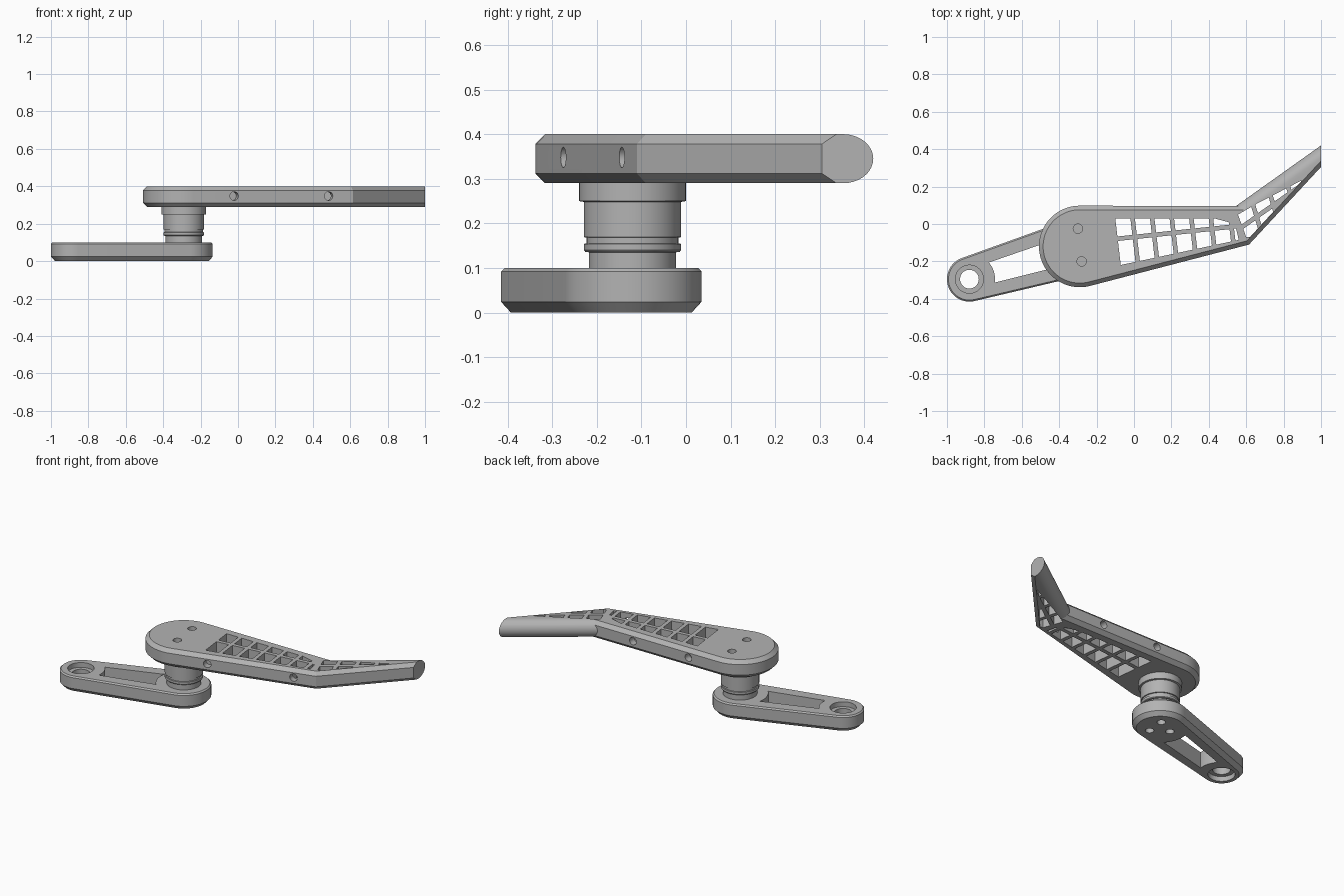
import bpy, bmesh
from math import sin, cos, radians, pi, atan2, acos
from mathutils import Vector, Matrix

if "Cube" in bpy.data.objects:
    bpy.data.objects.remove(bpy.data.objects["Cube"])

GREY = (0.45, 0.45, 0.45, 1)
metal = bpy.data.materials.new("machined_grey")
metal.use_nodes = True
metal.diffuse_color = GREY
metal.node_tree.nodes["Principled BSDF"].inputs["Base Color"].default_value = GREY

PIVOT = Vector((-0.29, -0.12))
LINK_END = Vector((-0.88, -0.295))


def make(name, bm):
    bmesh.ops.recalc_face_normals(bm, faces=bm.faces)
    mesh = bpy.data.meshes.new(name)
    bm.to_mesh(mesh)
    bm.free()
    obj = bpy.data.objects.new(name, mesh)
    bpy.context.collection.objects.link(obj)
    mesh.materials.append(metal)
    return obj


def activate(obj):
    bpy.ops.object.select_all(action='DESELECT')
    obj.select_set(True)
    bpy.context.view_layer.objects.active = obj


def cut(obj, bm):
    cutter = make("cutter", bm)
    cutter.hide_render = True
    mod = obj.modifiers.new("cut", 'BOOLEAN')
    mod.object = cutter
    mod.solver = 'EXACT'
    activate(obj)
    bpy.ops.object.modifier_apply(modifier=mod.name)
    bpy.data.objects.remove(cutter)


def smooth(obj):
    activate(obj)
    bpy.ops.object.shade_smooth_by_angle(angle=radians(20))


def arc(c, r, a0, a1, n=32):
    return [c + r * Vector((cos(a0 + (a1 - a0) * i / n), sin(a0 + (a1 - a0) * i / n)))
            for i in range(n + 1)]


def stack(bm, rings):
    """Skin a list of equal-length rings of 3D points and cap both ends."""
    loops = [[bm.verts.new(p) for p in ring] for ring in rings]
    n = len(loops[0])
    for a, b in zip(loops, loops[1:]):
        for i in range(n):
            bm.faces.new((a[i], a[(i + 1) % n], b[(i + 1) % n], b[i]))
    bm.faces.new(loops[0][::-1])
    bm.faces.new(loops[-1])


def prism(bm, pts, z0, z1):
    stack(bm, [[(p.x, p.y, z) for p in pts] for z in (z0, z1)])


def inset(pts, amounts):
    """Inset a counter-clockwise outline, each edge by its own amount."""
    out = []
    for i, p in enumerate(pts):
        d0 = (p - pts[i - 1]).normalized()
        d1 = (pts[(i + 1) % len(pts)] - p).normalized()
        n0, n1 = Vector((-d0.y, d0.x)), Vector((-d1.y, d1.x))
        a, b = amounts[i - 1], amounts[i]
        det = n0.x * n1.y - n0.y * n1.x
        if abs(det) < 1e-5:
            out.append(p + n0 * a)
        else:
            out.append(p + Vector((a * n1.y - b * n0.y, b * n0.x - a * n1.x)) / det)
    return out


def lathe(bm, c, profile, n=48):
    rings = [[(c.x + r * cos(2 * pi * i / n), c.y + r * sin(2 * pi * i / n), z)
              for i in range(n)] for r, z in profile]
    stack(bm, rings)


def drill(bm, x, y, z, r, length, axis=(0, 0, 1)):
    rot = Vector(axis).to_track_quat('Z', 'Y').to_matrix().to_4x4()
    bmesh.ops.create_cone(bm, cap_ends=True, segments=24, radius1=r, radius2=r,
                          depth=length, matrix=Matrix.Translation((x, y, z)) @ rot)


def clip(poly, point, normal):
    """Keep the part of a convex polygon on the normal's side of a line."""
    out = []
    for i, q in enumerate(poly):
        p = poly[i - 1]
        dp, dq = (p - point).dot(normal), (q - point).dot(normal)
        if dp * dq < 0:
            out.append(p.lerp(q, dp / (dp - dq)))
        if dq >= 0:
            out.append(q)
    return out


def area(poly):
    return abs(sum(poly[i - 1].cross(poly[i]) for i in range(len(poly)))) / 2


def lattice(bm, region, col_angle, mid, mid_angle, step=0.104, rib=0.024):
    """Split a region into two rows of through cells separated by ribs."""
    region = [Vector(p) for p in region]
    u = Vector((cos(col_angle), sin(col_angle)))
    v = Vector((-sin(mid_angle), cos(mid_angle)))
    for i in range(8):
        left = region[0] + u * (i * step)
        column = clip(region, left, u)
        if column:
            column = clip(column, left + u * (step - rib), -u)
        for s in (1, -1):
            cell = clip(column, Vector(mid) + v * (s * rib / 2), v * s) if column else []
            if len(cell) > 2 and area(cell) > 0.0006:
                prism(bm, cell, 0.2, 0.5)


# Lower link: tapered body with chamfered rims
axis = PIVOT - LINK_END
length = axis.length
heading = atan2(axis.y, axis.x)
spread = acos((0.12 - 0.155) / length)
outline = (arc(LINK_END, 0.12, heading + spread, heading + 2 * pi - spread)
           + arc(PIVOT, 0.155, heading - spread, heading + spread))
bm = bmesh.new()
rings = []
for z, d in ((0, 0.022), (0.024, 0), (0.092, 0), (0.1, 0.008)):
    rings.append([(p.x, p.y, z) for p in inset(outline, [d] * len(outline))])
stack(bm, rings)
lower_link = make("lower_link", bm)

# Link slot, counterbored end hole and fixing screw holes
bm = bmesh.new()
slot = (arc(LINK_END, 0.137, heading + 0.42, heading - 0.42, 10)
        + arc(PIVOT, 0.16, heading + pi + 0.46, heading + pi - 0.46, 10))
prism(bm, slot, -0.05, 0.15)
lathe(bm, LINK_END, [(0.075, -0.05), (0.075, 0.03), (0.05, 0.03),
                     (0.05, 0.07), (0.075, 0.07), (0.075, 0.15)])
for k in range(3):
    a = radians(55 + 120 * k)
    drill(bm, PIVOT.x + 0.065 * cos(a), PIVOT.y + 0.065 * sin(a), 0, 0.024, 0.1)
cut(lower_link, bm)
smooth(lower_link)

# Pivot shaft with collar and retaining groove
bm = bmesh.new()
lathe(bm, PIVOT, [(0.098, 0.09), (0.098, 0.135), (0.106, 0.136), (0.109, 0.14), (0.109, 0.154),
                  (0.103, 0.155), (0.103, 0.168), (0.109, 0.169), (0.109, 0.248),
                  (0.12, 0.25), (0.12, 0.3)])
smooth(make("pivot_shaft", bm))

# Upper arm: chamfered rims, fully rounded back edge on the angled grip
outline = arc(PIVOT, 0.218, radians(90), radians(284), 40)
outline += [Vector(p) for p in ((0.615, -0.11), (1, 0.305), (1, 0.42), (0.545, 0.096))]
count = len(outline)
half, chamfer, mid_z = 0.055, 0.022, 0.345
steps = [half * sin(radians(t)) for t in range(-90, 91, 10)]
levels = sorted(steps + [chamfer - half, half - chamfer])
bm = bmesh.new()
rings = []
for h in levels:
    amounts = [max(0, abs(h) - (half - chamfer))] * count
    amounts[count - 3] = 0
    amounts[count - 2] = half - max(0, half * half - h * h) ** 0.5
    rings.append([(p.x, p.y, mid_z + h) for p in inset(outline, amounts)])
stack(bm, rings)
upper_arm = make("upper_arm", bm)

# Lightening lattice in the arm and grip
bm = bmesh.new()
lattice(bm, [(-0.1, 0.03), (0.43, 0.03), (0.54, 0), (0.56, -0.085), (-0.075, -0.22)],
        radians(6.7), (-0.1, -0.08), radians(6))
lattice(bm, [(0.556, 0.05), (0.65, 0.105), (0.9, 0.235), (0.62, -0.07), (0.6, -0.07)],
        radians(17), (0.6, 0), radians(35))
cut(upper_arm, bm)

# Blind holes in the top and side walls
bm = bmesh.new()
for x, y in ((-0.3, -0.025), (-0.28, -0.2)):
    drill(bm, x, y, 0.4, 0.025, 0.1)
for x, y in ((-0.02, -0.277), (0.485, -0.145)):
    drill(bm, x, y, 0.348, 0.023, 0.09, (-0.25, 0.97, 0))
for x in (-0.085, 0.3):
    drill(bm, x, 0.098, 0.348, 0.023, 0.09, (0, 1, 0))
cut(upper_arm, bm)
smooth(upper_arm)
